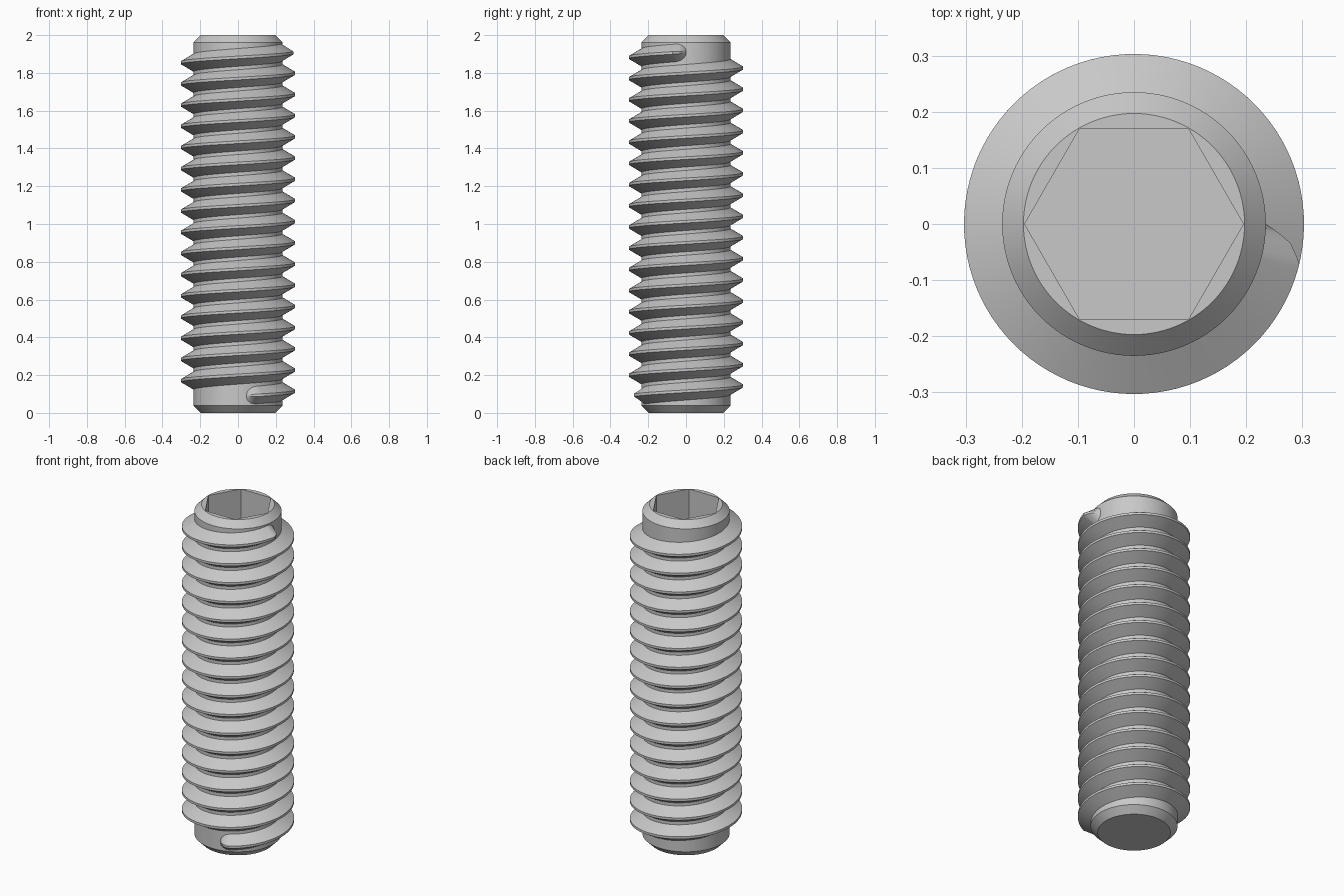
import bpy, bmesh, math

cube = bpy.data.objects.get("Cube")
if cube:
    bpy.data.objects.remove(cube)

SEG = 96                 # steps per turn
CORE, CREST = 0.235, 0.303
TOP_END, START_ANGLE = 1.91, -79
TURNS, PITCH = 16 + 79 / 360, 0.1122

steel = bpy.data.materials.new("plain steel")
steel.use_nodes = True
grey = (0.58, 0.58, 0.58, 1)
steel.diffuse_color = grey
steel.node_tree.nodes["Principled BSDF"].inputs["Base Color"].default_value = grey


def finish(bm, name):
    bmesh.ops.recalc_face_normals(bm, faces=bm.faces)
    mesh = bpy.data.meshes.new(name)
    bm.to_mesh(mesh)
    bm.free()
    obj = bpy.data.objects.new(name, mesh)
    mesh.materials.append(steel)
    bpy.context.collection.objects.link(obj)
    bpy.ops.object.select_all(action='DESELECT')
    obj.select_set(True)
    bpy.context.view_layer.objects.active = obj
    bpy.ops.object.shade_smooth_by_angle(angle=math.radians(25))


def loft(bm, rings):
    """Bridge neighbouring rings of points and cap both ends."""
    loops = [[bm.verts.new(p) for p in ring] for ring in rings]
    for a, b in zip(loops, loops[1:]):
        n = len(a)
        for i in range(n):
            j = (i + 1) % n
            bm.faces.new((a[i], a[j], b[j], b[i]))
    bm.faces.new(loops[0])
    bm.faces.new(loops[-1])


def circle(radius):
    return lambda t: radius


def hexagon(radius):
    apothem = radius * math.cos(math.pi / 6)
    return lambda t: apothem / math.cos(t % (math.pi / 3) - math.pi / 6)


# Core with chamfered ends and hexagonal drive socket
sections = [(circle(0.197), 0), (circle(CORE), 0.038), (circle(CORE), 1.962),
            (circle(0.197), 2), (hexagon(0.195), 2), (hexagon(0.195), 1.7)]
angles = [2 * math.pi * i / SEG for i in range(SEG)]
bm = bmesh.new()
loft(bm, [[(r(t) * math.cos(t), r(t) * math.sin(t), z) for t in angles]
          for r, z in sections])
finish(bm, "screw_core")

# Helical thread, sloping down and rounded off at both ends
steps = round(TURNS * SEG)
total = TURNS * 360
stops = {total * i / steps for i in range(steps + 1)}
stops |= {d for e in (0.3, 1, 2, 7, 13.5) for d in (e, total - e)}
rings = []
for d in sorted(stops):
    t = math.radians(START_ANGLE + d)
    z = TOP_END - PITCH * (total - d) / 360
    run = min(d, total - d)
    rise = min(run / 10.3, 0.68 + max(run - 7, 0) / 20.3, 1)
    spread = math.sqrt(1 - (1 - min(run / 13.5, 1)) ** 2)
    tip = CORE + (CREST - CORE) * rise
    base, flat = 0.003 + 0.044 * spread, 0.002 + 0.005 * spread
    profile = [(CORE - 0.01, -base), (CORE, -base), (tip, -flat),
               (tip, flat), (CORE, base), (CORE - 0.01, base)]
    rings.append([(r * math.cos(t), r * math.sin(t), z + h) for r, h in profile])
bm = bmesh.new()
loft(bm, rings)
finish(bm, "helical_thread")
